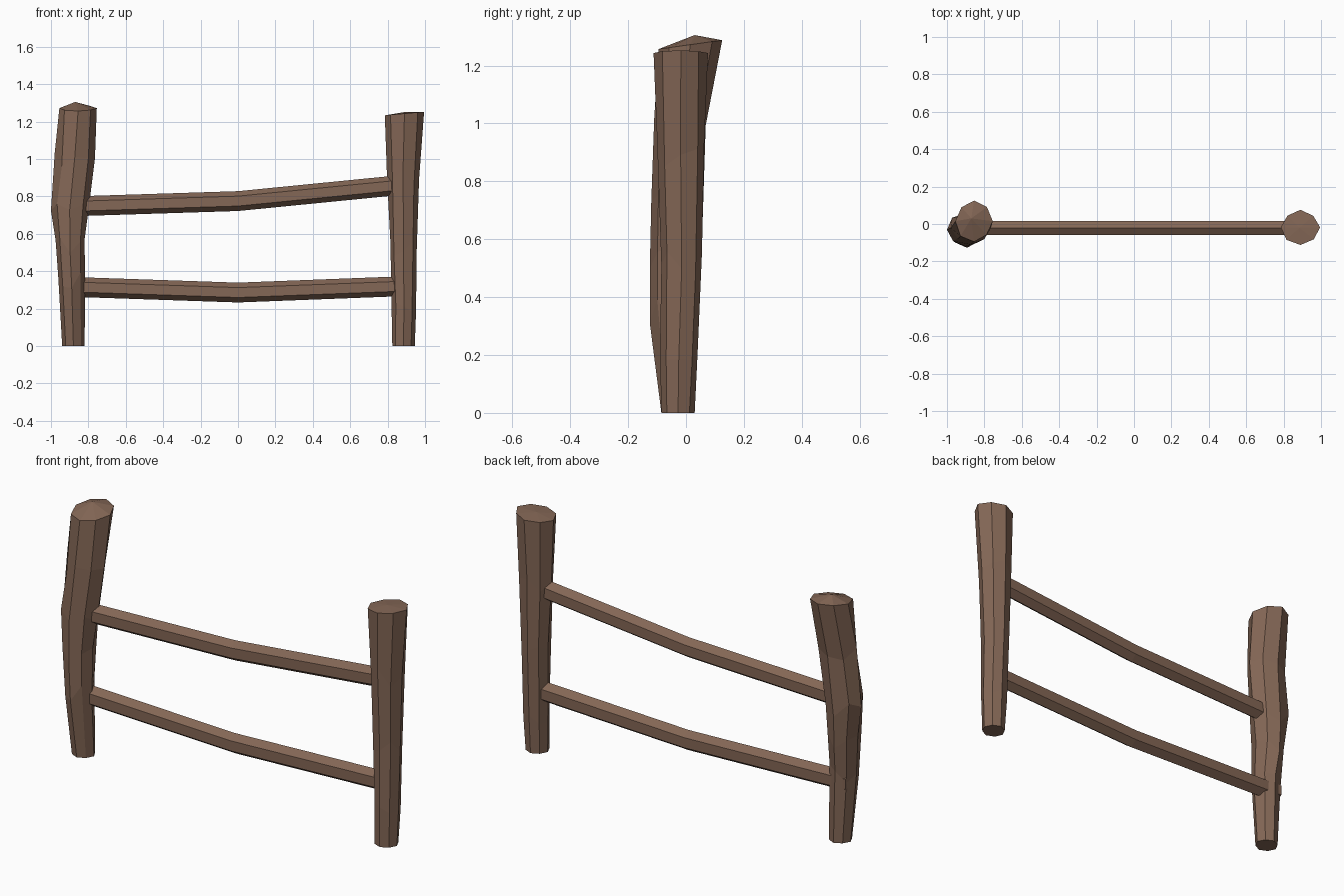
import bpy, bmesh, math, random

if "Cube" in bpy.data.objects:
    bpy.data.objects.remove(bpy.data.objects["Cube"])

random.seed(4)
wood = bpy.data.materials.new("brown_wood")
wood.diffuse_color = (0.23, 0.135, 0.092, 1)
wood.use_nodes = True
wood.node_tree.nodes["Principled BSDF"].inputs["Base Color"].default_value = wood.diffuse_color


def loft(name, rings, tip=None):
    """Skin a list of point rings into one flat-shaded solid."""
    bm = bmesh.new()
    loops = [[bm.verts.new(p) for p in ring] for ring in rings]
    n = len(loops[0])
    for a, b in zip(loops, loops[1:]):
        for i in range(n):
            j = (i + 1) % n
            bm.faces.new((a[i], a[j], b[j], b[i]))
    bm.faces.new(loops[0][::-1])
    if tip:
        t = bm.verts.new(tip)
        for i in range(n):
            bm.faces.new((loops[-1][i], loops[-1][(i + 1) % n], t))
    else:
        bm.faces.new(loops[-1])
    bmesh.ops.recalc_face_normals(bm, faces=bm.faces)
    mesh = bpy.data.meshes.new(name)
    bm.to_mesh(mesh)
    bm.free()
    mesh.materials.append(wood)
    ob = bpy.data.objects.new(name, mesh)
    bpy.context.collection.objects.link(ob)
    return ob


def post(name, sections, tilt, tip):
    """Hewn octagonal post; sections are z, x min, x max, y min, y max."""
    rings = []
    for k, (z, x0, x1, y0, y1) in enumerate(sections):
        ring = []
        for i in range(8):
            a = math.tau * i / 8
            s = 1 if i % 2 == 0 else random.uniform(0.92, 1.03)
            dx = (x1 - x0) / 2 * math.cos(a) * s
            dy = (y1 - y0) / 2 * math.sin(a) * s
            if k == len(sections) - 1:
                dz = tilt[0] * dx + tilt[1] * dy
            elif k == 0:
                dz = 0
            else:
                dz = random.uniform(-0.05, 0.05)
            ring.append(((x0 + x1) / 2 + dx, (y0 + y1) / 2 + dy, z + dz))
        rings.append(ring)
    return loft(name, rings, tip)


def rail(name, path, y=-0.022, ry=0.043, rz=0.053):
    """Six-sided rail following x, z points."""
    rings = []
    for x, z in path:
        rings.append([(x, y + ry * math.sin(math.tau * i / 6),
                       z + rz * math.cos(math.tau * i / 6)) for i in range(6)])
    return loft(name, rings)


# Posts
post("left_post", [
    (0.00, -0.94, -0.82, -0.085, 0.03),
    (0.35, -0.96, -0.818, -0.125, 0.03),
    (0.54, -0.975, -0.82, -0.125, 0.05),
    (0.72, -1.00, -0.80, -0.12, 0.058),
    (1.00, -0.98, -0.765, -0.11, 0.068),
    (1.272, -0.955, -0.755, -0.095, 0.125),
], (0.0, 0.14), (-0.87, 0.03, 1.305))

post("right_post", [
    (0.00, 0.825, 0.945, -0.085, 0.03),
    (0.20, 0.822, 0.952, -0.09, 0.04),
    (0.53, 0.815, 0.955, -0.085, 0.055),
    (0.90, 0.797, 0.968, -0.10, 0.063),
    (1.243, 0.785, 0.995, -0.112, 0.076),
], (0.09, 0.0), (0.885, -0.02, 1.25))

# Rails
rail("upper_rail", [(-0.88, 0.747), (0, 0.775), (0.88, 0.862)])
rail("lower_rail", [(-0.94, 0.318), (0, 0.286), (0.935, 0.322)])
